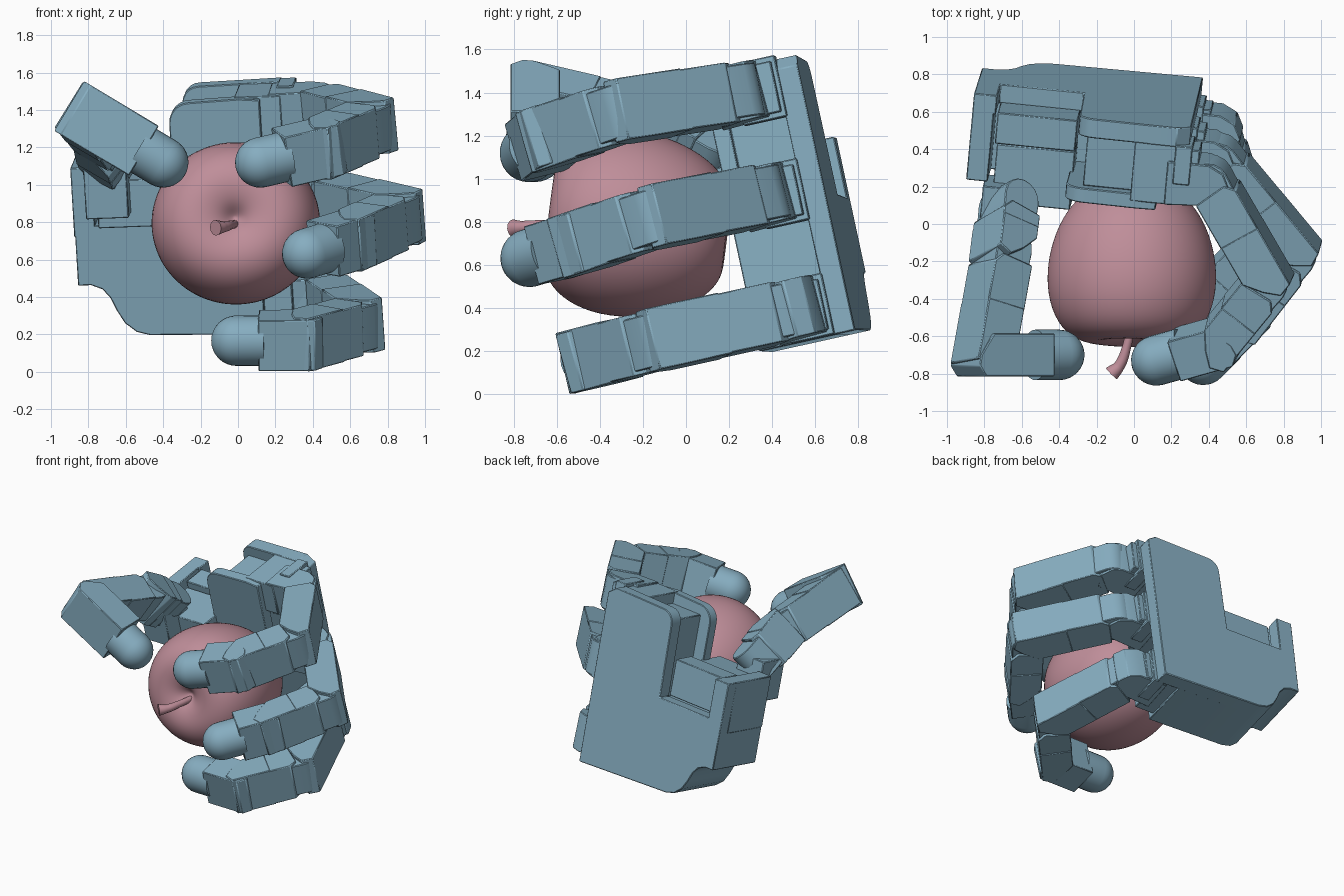
import bpy, bmesh
from math import pi, sin, cos
from mathutils import Vector, Matrix

if "Cube" in bpy.data.objects:
    bpy.data.objects.remove(bpy.data.objects["Cube"])

V = Vector


def axes(u, v):
    """Orthonormal hand axes: finger side, across the fingers, palm facing."""
    u = V(u).normalized()
    v = V(v)
    v = (v - u * v.dot(u)).normalized()
    return u, v, u.cross(v)


def frame(x, y, z, o=V((0, 0, 0))):
    m = Matrix((x, y, z)).transposed().to_4x4()
    m.translation = o
    return m


def material(name, col):
    m = bpy.data.materials.new(name)
    m.diffuse_color = (*col, 1)
    m.use_nodes = True
    m.node_tree.nodes["Principled BSDF"].inputs["Base Color"].default_value = m.diffuse_color
    return m


BLUE = material("hand_blue", (.24, .42, .53))
RED = material("apple_pink", (.52, .27, .32))
U, Vv, W = axes((.994, -.10, .035), (-.06, -.257, .965))      # fingers
FING = frame(U, Vv, W)
PU, PV, PW = axes((.994, -.10, .038), (-.0586, -.211, .975))  # palm
PALM = frame(PU, PV, PW, PV * .035 + PW * .065)


def finish(name, bm, mat, matrix=None, bevel=0, angle=.6):
    if matrix is not None:
        bm.transform(matrix)
    bmesh.ops.recalc_face_normals(bm, faces=bm.faces)
    me = bpy.data.meshes.new(name)
    bm.to_mesh(me)
    bm.free()
    ob = bpy.data.objects.new(name, me)
    bpy.context.collection.objects.link(ob)
    me.materials.append(mat)
    if bevel:
        b = ob.modifiers.new("bevel", 'BEVEL')
        b.width, b.segments, b.limit_method = bevel, 1, 'ANGLE'
    bpy.ops.object.select_all(action='DESELECT')
    bpy.context.view_layer.objects.active = ob
    ob.select_set(True)
    bpy.ops.object.shade_smooth_by_angle(angle=angle)
    return ob


def prism(name, pts, z0, z1, matrix, bevel=.005):
    """Flat outline extruded between two depths."""
    bm = bmesh.new()
    f = bm.faces.new([bm.verts.new((x, y, z0)) for x, y in pts])
    r = bmesh.ops.extrude_face_region(bm, geom=[f])
    for v in r['geom']:
        if isinstance(v, bmesh.types.BMVert):
            v.co.z = z1
    return finish(name, bm, BLUE, matrix, bevel)


def box(name, a, b, c, matrix=PALM):
    return prism(name, [(a[0], b[0]), (a[1], b[0]), (a[1], b[1]), (a[0], b[1])], c[0], c[1], matrix)


def arc(cx, cy, r, a0, a1, n=8):
    return [(cx + r * cos(a0 + (a1 - a0) * i / n), cy + r * sin(a0 + (a1 - a0) * i / n)) for i in range(n + 1)]


def link_frame(p, q, axis):
    d = (q - p).normalized()
    z = (axis - d * axis.dot(d)).normalized()
    return frame(d, z.cross(d), z, p), (q - p).length


def link(name, p, q, axis, w=.29, r=.115):
    m, L = link_frame(p, q, axis)
    h, mid = w / 2, L * .55
    # knuckle with round end, then two shell halves
    prism(name + "_knuckle", arc(0, 0, r * .95, pi / 2, 3 * pi / 2) + [(.16, -r * .9), (.16, r * .9)],
          -h * .85, h * .85, m)
    prism(name + "_shell", [(.07, -r), (mid, -r), (mid, r), (.10, r), (.05, r * .6)], -h * .97, h * .97, m)
    prism(name + "_end", [(mid - .01, -r * .97), (L - .06, -r * .97), (L + .03, -r * .3), (L + .09, r * .35),
                          (L + .06, r), (mid - .01, r)], -h, h, m)


def fingertip(name, p, q, axis, w=.28, r=.115):
    m, L = link_frame(p, q, axis)
    prism(name + "_shell", [(-.03, -r), (L - .12, -r), (L - .12, r), (-.08, r), (-.12, r * .5), (-.11, 0)],
          -w / 2, w / 2, m)
    # rubber dome: lathe of a capsule
    bm = bmesh.new()
    prof = [(L - .15, 0), (L - .15, .135)] + arc(L, 0, .135, pi / 2, 0, 8)
    rings = [bm.verts.new((x, y, 0)) for x, y in prof]
    es = [bm.edges.new(e) for e in zip(rings, rings[1:])]
    bmesh.ops.spin(bm, geom=rings + es, cent=(0, 0, 0), axis=(1, 0, 0), angle=2 * pi, steps=28)
    bmesh.ops.remove_doubles(bm, verts=bm.verts, dist=1e-4)
    finish(name + "_dome", bm, BLUE, m)


# Palm: back plate with thumb notch and scooped lower corner
scoop = [(-.50, .10), (-.57, .12), (-.63, .17), (-.67, .24), (-.70, .31), (-.74, .36), (-.80, .385), (-.87, .385)]
prism("palm_back_plate", [(.30, .07)] + scoop + [(-.875, 1.03), (-.75, 1.03), (-.75, .74), (-.30, .74)]
      + arc(-.20, 1.28, .09, pi, pi / 2, 5) + [(.24, 1.38), (.31, 1.33)], -.925, -.82, PALM)
prism("palm_lower_body", [(.12, .08)] + scoop + [(-.87, .71), (.12, .71)], -.83, -.45, PALM)
box("thumb_side_wall", (-.875, -.76), (.65, 1.03), (-.84, -.45))
box("palm_core", (-.24, .14), (.70, 1.29), (-.83, -.54))
prism("palm_front_plate", [(-.33, .70), (.16, .70), (.16, 1.36), (.05, 1.37)] + arc(-.22, 1.25, .11, pi / 2, pi, 6),
      -.54, -.46, PALM)

# Three fingers: joints as (side, across, forward) in the finger frame
fingers = {
    "upper_finger": [(.43, 1.26, -.63), (.79, 1.30, -.12), (.54, 1.29, .265), (.231, 1.26, .398)],
    "middle_finger": [(.45, .77, -.62), (.91, .78, -.15), (.67, .77, .24), (.463, .775, .50)],
    "lower_finger": [(.42, .225, -.60), (.67, .24, .00), (.385, .26, .364), (.042, .275, .383)],
}
for name, js in fingers.items():
    P = [FING @ V(j) for j in js]
    b0 = (PALM.inverted() @ P[0]).y
    # base motor, stepped bracket and swivel block
    box(name + "_motor", (.02, .27), (b0 - .12, b0 + .12), (-.83, -.50))
    box(name + "_bracket", (.24, .33), (b0 - .145, b0 + .145), (-.83, -.62))
    box(name + "_step", (.22, .37), (b0 - .12, b0 + .12), (-.81, -.56))
    prism(name + "_swivel", [(.20, -.74), (.42, -.74), (.50, -.70), (.54, -.62), (.49, -.52), (.20, -.50)],
          -js[0][1] - .135, -js[0][1] + .135, frame(U, W, -Vv))
    for i, part in enumerate(("proximal", "middle")):
        link(f"{name}_{part}", P[i], P[i + 1], Vv)
    fingertip(name + "_tip", P[2], P[3], Vv)

# Thumb: motors in the notch, then its chain
box("thumb_motor_rear", (-.74, -.31), (.75, 1.02), (-.83, -.66))
box("thumb_motor_front", (-.73, -.31), (.72, .98), (-.65, -.33))
box("thumb_bracket", (-.78, -.55), (.80, 1.10), (-.44, -.20))
N = V((-.5, 0, -.86))
T = [V(p) for p in ((-.67, .10, 1.10), (-.70, -.14, 1.23), (-.80, -.70, 1.36), (-.40, -.70, 1.12))]
link("thumb_proximal", T[0], T[1], N, .30)
link("thumb_middle", T[1], T[2], N, .29)
fingertip("thumb_tip", T[2], T[3], N, .31)

# Apple: lathe profile (radius, distance along axis towards the back)
prof = [(0, .37), (.07, .39), (.16, .41), (.26, .38), (.36, .275), (.43, .12), (.46, -.05), (.445, -.22),
        (.375, -.36), (.27, -.425), (.17, -.43), (.08, -.40), (.03, -.35), (0, -.33)]
bm = bmesh.new()
vs = [bm.verts.new((r, 0, z)) for r, z in prof]
es = [bm.edges.new(e) for e in zip(vs, vs[1:])]
bmesh.ops.spin(bm, geom=vs + es, cent=(0, 0, 0), axis=(0, 0, 1), angle=2 * pi, steps=32)
bmesh.ops.remove_doubles(bm, verts=bm.verts, dist=1e-4)
rot = V((.02, 1, -.12)).to_track_quat('Z', 'Y').to_matrix().to_4x4()
apple = finish("apple", bm, RED, Matrix.Translation((-.01, -.21, .785)) @ rot @ Matrix.Diagonal((1, .96, 1, 1)),
               angle=3)
apple.modifiers.new("smooth", 'SUBSURF').levels = 2

# Stem: tapered curve
cu = bpy.data.curves.new("apple_stem", 'CURVE')
cu.dimensions, cu.bevel_depth, cu.use_fill_caps, cu.bevel_resolution = '3D', .03, True, 4
sp = cu.splines.new('BEZIER')
path = [((-.01, -.50, .79), .7), ((-.04, -.66, .785), .8), ((-.08, -.76, .775), 1), ((-.12, -.80, .77), 1.4)]
sp.bezier_points.add(len(path) - 1)
for bp, (co, rad) in zip(sp.bezier_points, path):
    bp.co, bp.radius = co, rad
    bp.handle_left_type = bp.handle_right_type = 'AUTO'
stem = bpy.data.objects.new("apple_stem", cu)
cu.materials.append(RED)
bpy.context.collection.objects.link(stem)
